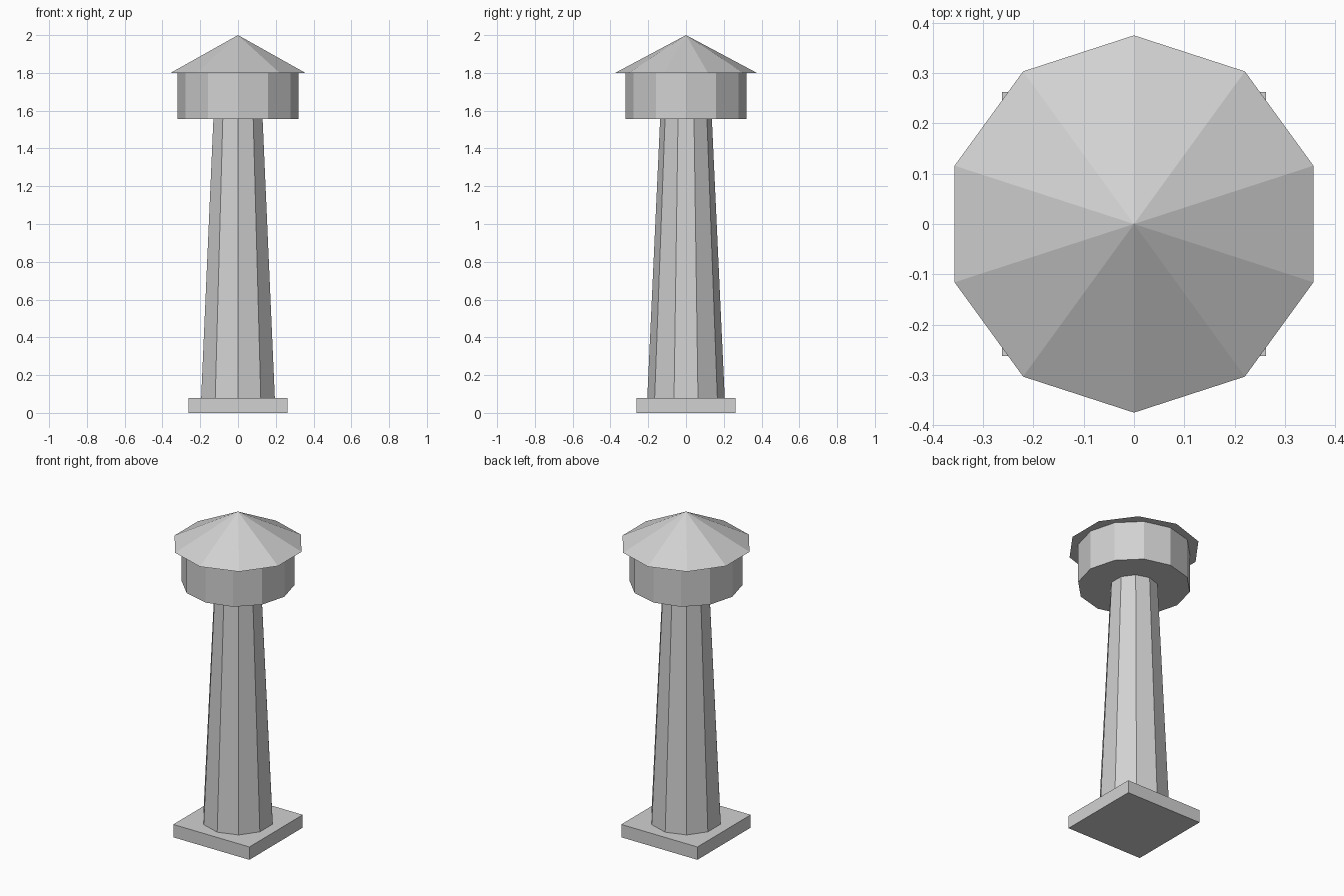
import bpy

cube = bpy.data.objects.get("Cube")
if cube:
    bpy.data.objects.remove(cube, do_unlink=True)

grey = bpy.data.materials.new("light_grey")
grey.use_nodes = True
colour = (0.64, 0.64, 0.64, 1)
grey.diffuse_color = colour
grey.node_tree.nodes["Principled BSDF"].inputs["Base Color"].default_value = colour


def finish(name):
    obj = bpy.context.object
    obj.name = obj.data.name = name
    obj.data.materials.append(grey)
    return obj


def tapered(name, sides, r_bottom, r_top, z0, z1):
    """Upright flat-sided prism, frustum or cone between two heights."""
    bpy.ops.mesh.primitive_cone_add(vertices=sides, radius1=r_bottom, radius2=r_top,
                                    depth=z1 - z0, location=(0, 0, (z0 + z1) / 2))
    return finish(name)


# Square foot slab
bpy.ops.mesh.primitive_cube_add(size=1, location=(0, 0, 0.04))
bpy.context.object.scale = (0.525, 0.525, 0.08)
bpy.ops.object.transform_apply(location=False, rotation=False, scale=True)
finish("base_slab")

# Tapering shaft, round head and pointed roof
tapered("tower_shaft", 10, 0.205, 0.137, 0.08, 1.555)
tapered("tower_head", 12, 0.32, 0.32, 1.555, 1.8)
tapered("roof", 10, 0.375, 0, 1.8, 2.0)
